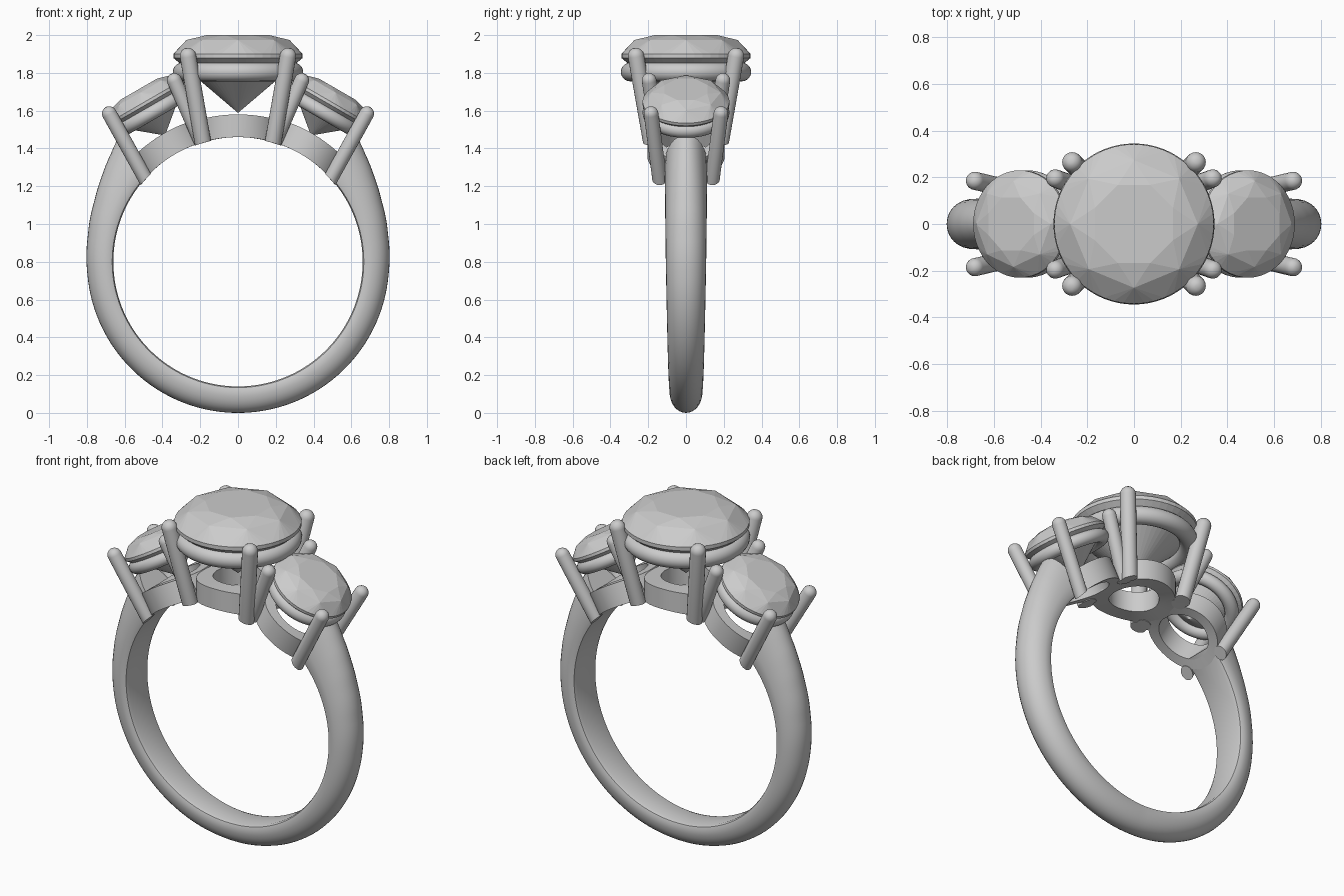
import bpy, bmesh
from math import sin, cos, pi, sqrt, radians
from mathutils import Vector

if "Cube" in bpy.data.objects:
    bpy.data.objects.remove(bpy.data.objects["Cube"])

CENTRE_Z, HOLE = 0.80, 0.66   # finger hole axis height and radius


def finish(bm, name, tilt=0.0, side=1, smooth=True):
    """Swing a part round the finger axis, mirror if needed, make the object."""
    a = radians(tilt)
    for v in bm.verts:
        x, y, z = v.co
        v.co = (side * (x * cos(a) + z * sin(a)), y, z * cos(a) - x * sin(a) + CENTRE_Z)
    bmesh.ops.recalc_face_normals(bm, faces=bm.faces)
    me = bpy.data.meshes.new(name)
    bm.to_mesh(me)
    bm.free()
    ob = bpy.data.objects.new(name, me)
    bpy.context.collection.objects.link(ob)
    if smooth:
        bpy.ops.object.select_all(action='DESELECT')
        ob.select_set(True)
        bpy.context.view_layer.objects.active = ob
        bpy.ops.object.shade_smooth_by_angle(angle=radians(40))
    return ob


def loft(bm, rings, loop=False, caps=True):
    """Skin a list of closed rings of points."""
    vs = [[bm.verts.new(p) for p in r] for r in rings]
    n = len(vs[0])
    pairs = list(zip(vs, vs[1:])) + ([(vs[-1], vs[0])] if loop else [])
    for r, s in pairs:
        for i in range(n):
            j = (i + 1) % n
            bm.faces.new((r[i], r[j], s[j], s[i]))
    if caps and not loop:
        bm.faces.new(vs[0])
        bm.faces.new(vs[-1])
    return vs


def lerp_table(table, t):
    for (t0, a), (t1, b) in zip(table, table[1:]):
        if t <= t1:
            f = (t - t0) / (t1 - t0)
            return a + (b - a) * f
    return table[-1][1]


def shank():
    """Half-round band, open at the top, thickening towards the shoulders."""
    outer = [(42, .924), (46, .902), (50, .882), (58, .851), (67, .826), (80, .807), (95, .80), (180, .80)]
    width = [(42, .114), (90, .107), (180, .086)]
    rings = []
    n = 120
    for k in range(n + 1):
        ang = 43 + (360 - 86) * k / n
        t = min(ang, 360 - ang)
        th, w = lerp_table(width, t), 0
        w, ro = th, lerp_table(outer, t)
        r0 = HOLE + 0.025
        prof = [(w * cos(pi * i / 16), r0 + (ro - r0) * sin(pi * i / 16) ** .9 if 0 < i < 16 else r0)
                for i in range(17)]
        prof += [(-.93 * w, HOLE + .006), (-.75 * w, HOLE), (.75 * w, HOLE), (.93 * w, HOLE + .006)]
        a = radians(ang)
        rings.append([(r * sin(a), y, r * cos(a)) for y, r in prof])
    bm = bmesh.new()
    loft(bm, rings)
    finish(bm, "shank")


def stone(name, r, girdle, crown, depth, tilt, side):
    """Round brilliant cut as the hull of its facet corners."""
    bm = bmesh.new()

    def ring(n, rad, z, off=0.0):
        for i in range(n):
            t = 2 * pi * (i + off) / n
            bm.verts.new((rad * cos(t), rad * sin(t), z))
    ring(8, r * .53, girdle + crown, .5)          # table
    ring(8, r * .80, girdle + crown * .76)        # crown kites
    ring(48, r, girdle + crown * .10)             # girdle
    ring(48, r, girdle - crown * .10)
    bm.verts.new((0, 0, girdle - depth))          # culet
    bmesh.ops.convex_hull(bm, input=bm.verts)
    bmesh.ops.dissolve_limit(bm, angle_limit=radians(1), verts=bm.verts, edges=bm.edges)
    finish(bm, name, tilt, side, smooth=False)


def gallery_ring(name, major, minor, z, tilt, side):
    bm = bmesh.new()
    rings = []
    for k in range(64):
        t = 2 * pi * k / 64
        rings.append([((major + minor * cos(u)) * cos(t), (major + minor * cos(u)) * sin(t), z + minor * sin(u))
                      for u in (2 * pi * i / 20 for i in range(20))])
    loft(bm, rings, loop=True)
    finish(bm, name, tilt, side)


def collar(name, r_out, r_in, cx, top, tilt, side):
    """Round collar whose ends are curved to follow the finger hole."""
    bm = bmesh.new()
    rings = []
    for k in range(64):
        t = 2 * pi * k / 64
        ring = []
        for r, arc in ((r_out, HOLE), (r_out, top), (r_in, top), (r_in, HOLE)):
            x, y = cx + r * cos(t), r * sin(t)
            ring.append((x, y, sqrt(arc * arc - x * x)))
        rings.append(ring)
    loft(bm, rings, loop=True)
    finish(bm, name, tilt, side)


def prong(name, foot, tip, r, tilt, side):
    """Round wire with a domed tip, foot trimmed to the finger hole."""
    trim = HOLE - .004
    base = Vector((foot[0], foot[1], sqrt(trim ** 2 - foot[0] ** 2)))
    tip = Vector(tip)
    d = (tip - base).normalized()
    q = Vector((0, 0, 1)).rotation_difference(d)

    def ring(c, rad):
        return [c + q @ Vector((rad * cos(2 * pi * i / 20), rad * sin(2 * pi * i / 20), 0)) for i in range(20)]
    rings = [ring(base, r), ring(tip, r)]
    rings += [ring(tip + d * r * sin(e), r * cos(e)) for e in (radians(15 * k) for k in range(1, 6))]
    for p in rings[0]:
        p.z = sqrt(trim ** 2 - p.x ** 2)
    bm = bmesh.new()
    loft(bm, rings)
    finish(bm, name, tilt, side)


shank()

# centre setting
stone("centre_stone", .342, 1.09, .11, .302, 0, 1)
gallery_ring("centre_gallery_ring", .295, .05, 1.005, 0, 1)
collar("centre_collar", .225, .135, 0, .78, 0, 1)
for sx in (-1, 1):
    for sy in (-1, 1):
        prong("centre_prong", (sx * .185, sy * .185), (sx * .265, sy * .265, 1.09), .043, 0, 1)

# side settings, mirrored left and right
TILT = 30.0
for side, label in ((1, "right"), (-1, "left")):
    stone(label + "_stone", .23, .972, .082, .20, TILT, side)
    gallery_ring(label + "_gallery_ring", .192, .038, .912, TILT, side)
    collar(label + "_collar", .205, .145, .025, .785, TILT, side)
    for sy in (-1, 1):
        prong(label + "_outer_prong", (.205, sy * .14), (.198, sy * .185, 1.02), .039, TILT, side)
        prong(label + "_inner_prong", (-.148, sy * .145), (-.188, sy * .195, 1.0), .039, TILT, side)
